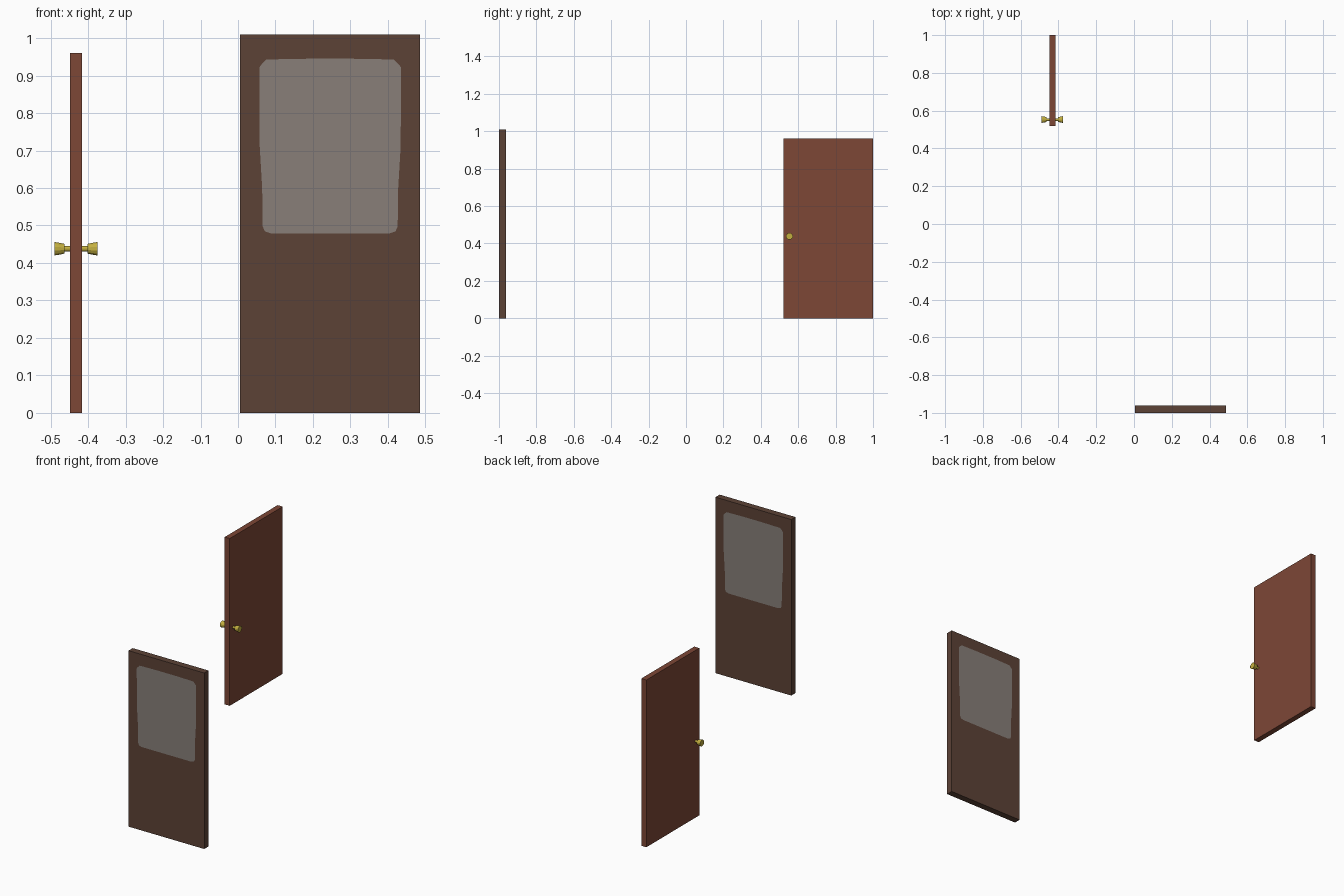
import bpy, bmesh, math

if "Cube" in bpy.data.objects:
    bpy.data.objects.remove(bpy.data.objects["Cube"])


def material(name, rgb):
    lin = [(c / 255 / 12.92) if c < 11 else ((c / 255 + 0.055) / 1.055) ** 2.4 for c in rgb]
    m = bpy.data.materials.new(name)
    m.diffuse_color = (*lin, 1)
    m.use_nodes = True
    m.node_tree.nodes["Principled BSDF"].inputs["Base Color"].default_value = m.diffuse_color
    return m


DARK = material("dark_wood", (92, 66, 54))
GLASS = material("grey_glass", (136, 127, 121))
RED = material("red_wood", (125, 71, 54))
BRASS = material("brass", (196, 176, 64))


def finish(bm, name, *mats):
    bmesh.ops.recalc_face_normals(bm, faces=bm.faces[:])
    me = bpy.data.meshes.new(name)
    bm.to_mesh(me)
    bm.free()
    for m in mats:
        me.materials.append(m)
    ob = bpy.data.objects.new(name, me)
    bpy.context.collection.objects.link(ob)
    return ob


def loop(bm, pts):
    vs = [bm.verts.new(p) for p in pts]
    es = [bm.edges.new((vs[i], vs[(i + 1) % len(vs)])) for i in range(len(vs))]
    return vs, es


# Dark door: slab with a window face cut flush into both sides
X0, X1, Y0, Y1, H = 0.005, 0.486, -1.0, -0.962, 1.01
outline = [(X0, 0), (X1, 0), (X1, H), (X0, H)]
xc = 0.246
half = [(0.158, 0.479), (0.174, 0.484), (0.180, 0.497), (0.1815, 0.60),
        (0.188, 0.71), (0.189, 0.922), (0.183, 0.930), (0.170, 0.943), (0.06, 0.945)]
window = [(xc + x, z) for x, z in half] + [(xc - x, z) for x, z in reversed(half)]

bm = bmesh.new()
rims = []
for y in (Y0, Y1):
    rim, e1 = loop(bm, [(x, y, z) for x, z in outline])
    pane, e2 = loop(bm, [(x, y, z) for x, z in window])
    bmesh.ops.triangle_fill(bm, edges=e1 + e2, use_beauty=True)
    bm.faces.new(pane).material_index = 1
    rims.append(rim)
for i in range(4):
    j = (i + 1) % 4
    bm.faces.new((rims[0][i], rims[0][j], rims[1][j], rims[1][i]))
finish(bm, "glazed_door", DARK, GLASS)

# Red door: plain slab
bm = bmesh.new()
bmesh.ops.create_cube(bm, size=1)
for v in bm.verts:
    v.co = (-0.4325 + v.co.x * 0.032, 0.76 + v.co.y * 0.48, (v.co.z + 0.5) * 0.96)
finish(bm, "plain_door", RED)

# Door knobs: flared turned profile (offset from door centre, radius) on each side
profile = [(0.012, 0.007), (0.031, 0.007), (0.031, 0.0135), (0.045, 0.0165),
           (0.057, 0.0185), (0.0575, 0.016)]
N = 12
for side, name in ((-1, "left_knob"), (1, "right_knob")):
    bm = bmesh.new()
    rings = []
    for d, r in profile:
        rings.append([bm.verts.new((-0.4325 + side * d,
                                    0.553 + r * math.cos(math.tau * (k + 0.5) / N),
                                    0.438 + r * math.sin(math.tau * (k + 0.5) / N)))
                      for k in range(N)])
    for a, b in zip(rings, rings[1:]):
        for k in range(N):
            n = (k + 1) % N
            bm.faces.new((a[k], a[n], b[n], b[k]))
    bm.faces.new(rings[0])
    bm.faces.new(rings[-1])
    finish(bm, name, BRASS)
